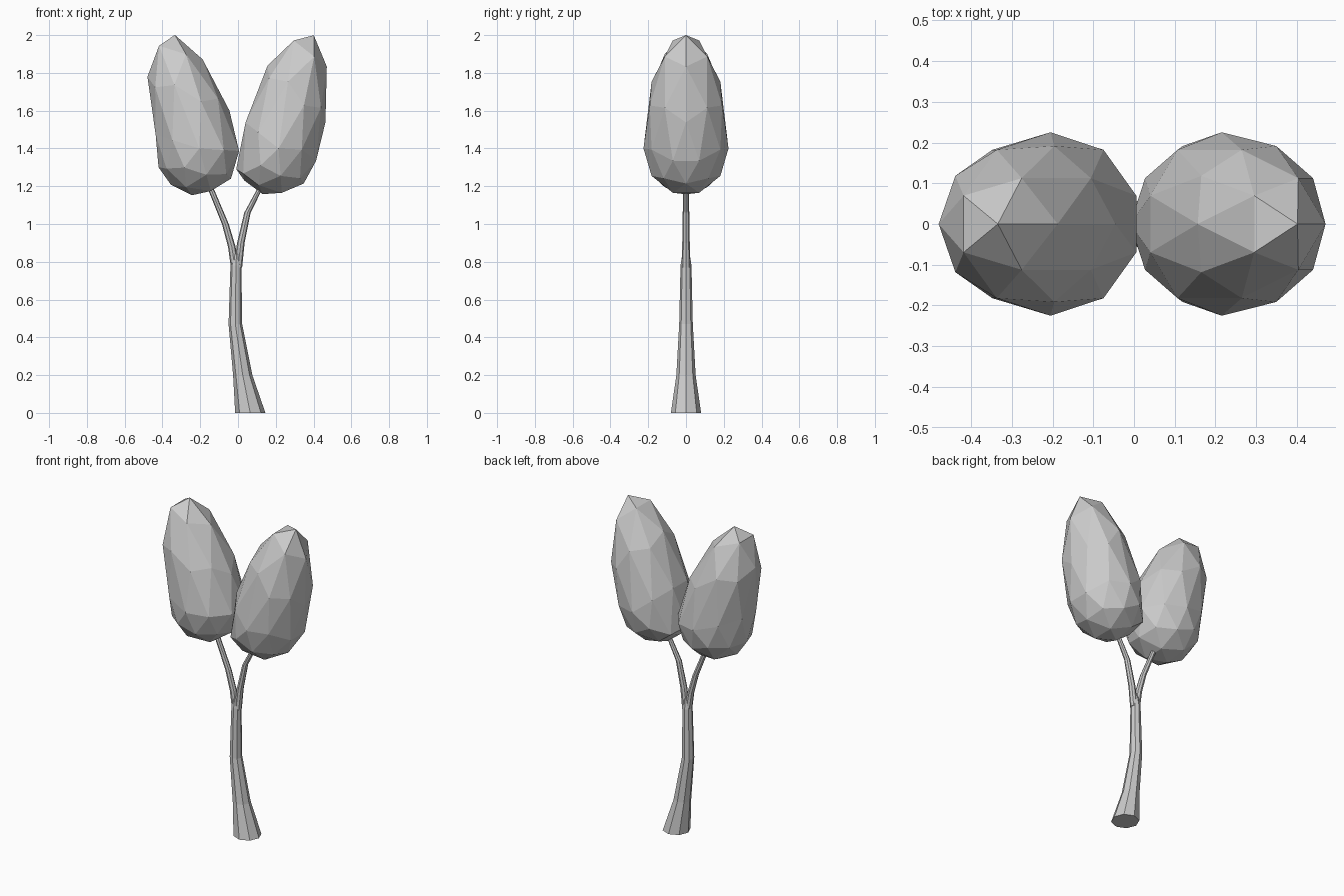
import bpy
import bmesh
from math import radians, cos, sin, pi
from mathutils import Matrix

cube = bpy.data.objects.get("Cube")
if cube:
    bpy.data.objects.remove(cube, do_unlink=True)

# One plain grey for the whole tree
grey = bpy.data.materials.new("plain_grey")
grey.use_nodes = True
grey.diffuse_color = (0.6, 0.6, 0.6, 1)
bsdf = next(n for n in grey.node_tree.nodes if n.type == 'BSDF_PRINCIPLED')
bsdf.inputs["Base Color"].default_value = grey.diffuse_color
bsdf.inputs["Roughness"].default_value = 0.8


def finish(name, bm):
    bmesh.ops.recalc_face_normals(bm, faces=bm.faces)
    mesh = bpy.data.meshes.new(name)
    bm.to_mesh(mesh)
    bm.free()
    mesh.materials.append(grey)
    obj = bpy.data.objects.new(name, mesh)
    bpy.context.collection.objects.link(obj)
    return obj


def tube(name, path, sides=8):
    """Skin level rings, each given as (x, z, radius)."""
    bm = bmesh.new()
    rings = []
    for x, z, r in path:
        angles = [2 * pi * i / sides for i in range(sides)]
        rings.append([bm.verts.new((x + r * cos(a), r * sin(a), z)) for a in angles])
    for low, high in zip(rings, rings[1:]):
        for i in range(sides):
            j = (i + 1) % sides
            bm.faces.new((low[i], low[j], high[j], high[i]))
    bm.faces.new(rings[0][::-1])
    bm.faces.new(rings[-1])
    return finish(name, bm)


def crown(name, x, turn, lean, slant, stretch):
    """Faceted egg: tall leaning upper half, shallow lower half."""
    bm = bmesh.new()
    bmesh.ops.create_icosphere(bm, subdivisions=2, radius=1)
    bm.transform(Matrix.Rotation(radians(turn), 4, 'Y'))
    for v in bm.verts:
        rise = v.co.z * (stretch if v.co.z > 0 else 0.25)
        rise += slant * v.co.x * (1 if v.co.z > -0.3 else 0.3)
        v.co = (x + 0.225 * v.co.x + lean * max(rise, 0), 0.225 * v.co.y, 1.4 + rise)
    return finish(name, bm)


# Curved trunk with a flared foot
tube("trunk", [(0.065, 0, 0.08), (0.025, 0.2, 0.051), (-0.014, 0.47, 0.036),
               (-0.011, 0.78, 0.029), (-0.008, 0.84, 0.02)])

# Forked branches
tube("right_branch", [(-0.016, 0.77, 0.022), (-0.033, 0.88, 0.02),
                      (-0.067, 1.0, 0.018), (-0.137, 1.17, 0.016), (-0.16, 1.22, 0.015)])
tube("left_branch", [(0.0, 0.77, 0.022), (0.015, 0.9, 0.02),
                     (0.05, 1.06, 0.017), (0.112, 1.18, 0.014), (0.14, 1.23, 0.013)])

# Two crowns leaning apart
crown("right_crown", -0.205, 10, -0.28, 0.03, 0.605)
crown("left_crown", 0.215, 22, 0.17, 0.09, 0.61)
